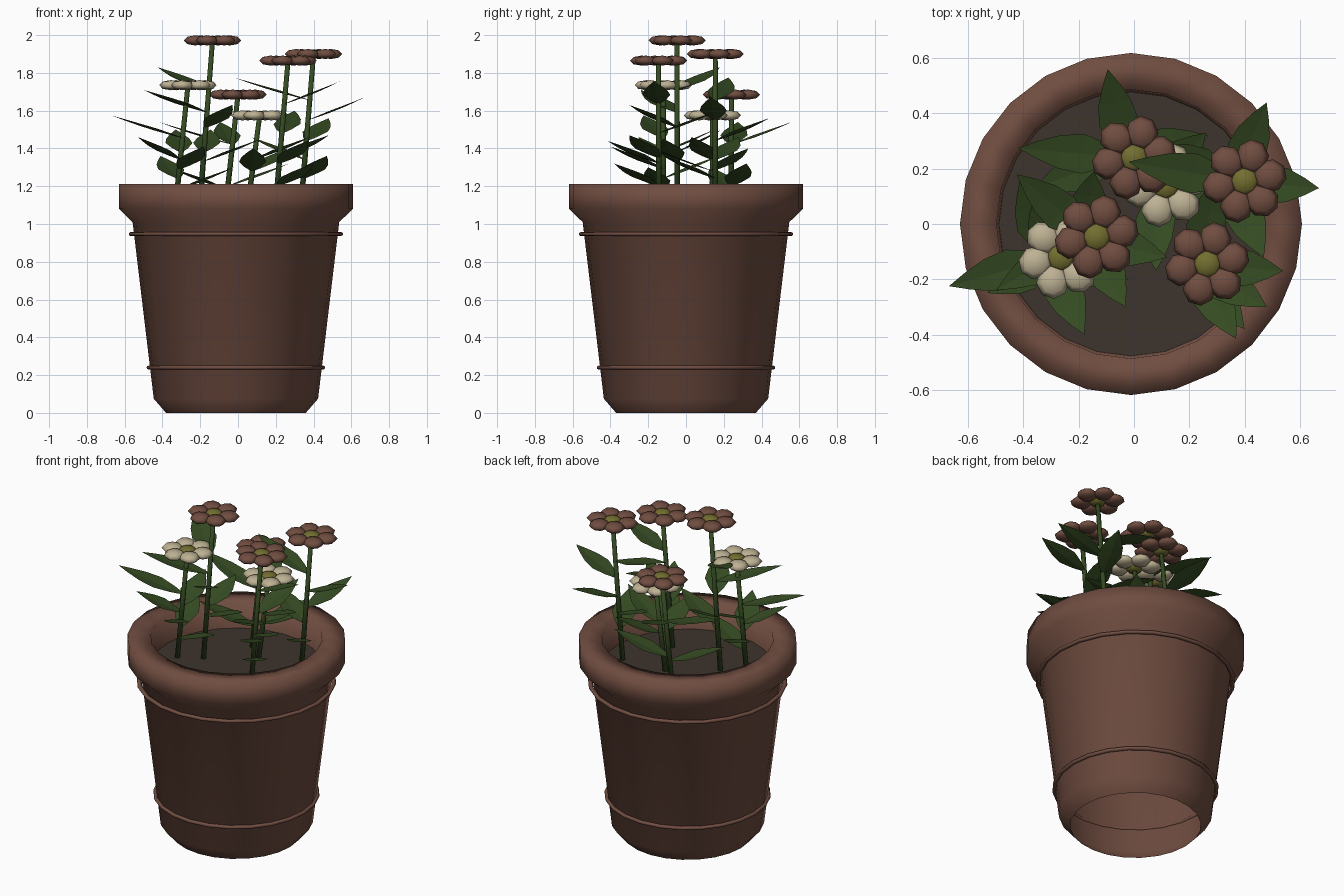
import bpy, bmesh, math
from mathutils import Vector, Matrix

if "Cube" in bpy.data.objects:
    bpy.data.objects.remove(bpy.data.objects["Cube"], do_unlink=True)

CX = -0.011     # pot axis
SOIL_Z = 1.05


def material(name, rgb):
    m = bpy.data.materials.new(name)
    m.use_nodes = True
    col = (*rgb, 1.0)
    m.diffuse_color = col
    bsdf = m.node_tree.nodes["Principled BSDF"]
    bsdf.inputs["Base Color"].default_value = col
    bsdf.inputs["Roughness"].default_value = 0.8
    return m


TERRACOTTA = material("terracotta", (0.162, 0.074, 0.052))
SOIL = material("dark soil", (0.047, 0.034, 0.026))
GREEN = material("leaf green", (0.035, 0.069, 0.016))
YELLOW = material("flower centre yellow", (0.172, 0.157, 0.03))
CREAM = material("cream petal", (0.515, 0.445, 0.296))


def finish(bm, name, mat, smooth):
    for f in bm.faces:
        f.smooth = smooth
    me = bpy.data.meshes.new(name)
    bm.to_mesh(me)
    bm.free()
    me.materials.append(mat)
    ob = bpy.data.objects.new(name, me)
    bpy.context.scene.collection.objects.link(ob)
    return ob


def lathe(name, profile, mat, sides=24, closed=False):
    """Revolve (radius, z) points, listed from the base outward and up."""
    bm = bmesh.new()
    rings = []
    for r, z in profile:
        angles = [math.tau * i / sides for i in range(sides)]
        rings.append([bm.verts.new((CX + r * math.cos(a), r * math.sin(a), z)) for a in angles])
    pairs = list(zip(rings, rings[1:]))
    if closed:
        pairs.append((rings[-1], rings[0]))
    for lo, hi in pairs:
        for i in range(sides):
            j = (i + 1) % sides
            bm.faces.new((lo[i], lo[j], hi[j], hi[i]))
    return finish(bm, name, mat, True)


# Open-bottomed pot: chamfered foot, tapered wall, flared rim, inner lip
lathe("pot", [(0.37, 0), (0.435, 0.075), (0.547, 1.01), (0.619, 1.08),
              (0.619, 1.213), (0.487, 1.213), (0.475, 1.0)], TERRACOTTA)

# Raised bands
for label, r, z in (("lower", 0.46, 0.24), ("upper", 0.555, 0.947)):
    ring = [(r + 0.013 * math.cos(math.tau * k / 8), z + 0.011 * math.sin(math.tau * k / 8))
            for k in range(8)]
    lathe(label + "_band", ring, TERRACOTTA, closed=True)

# Soil disc
bm = bmesh.new()
bmesh.ops.create_circle(bm, cap_ends=True, segments=24, radius=0.49,
                        matrix=Matrix.Translation((CX, 0, SOIL_Z)))
finish(bm, "soil", SOIL, False)


def blob(bm, centre, size, angle=0.0):
    """Add a flattened low-poly ball."""
    mat = (Matrix.Translation(centre) @ Matrix.Rotation(angle, 4, "Z")
           @ Matrix.Diagonal((*size, 1)))
    bmesh.ops.create_uvsphere(bm, u_segments=8, v_segments=4, radius=1, matrix=mat)


def flower(name, head, petal_mat):
    bm = bmesh.new()
    for k in range(6):
        a = math.radians(12 + 60 * k)
        offset = Vector((math.cos(a), math.sin(a), 0)) * 0.093
        blob(bm, head + offset, (0.063, 0.06, 0.027), a + math.pi / 8)
    finish(bm, name + "_petals", petal_mat, True)
    bm = bmesh.new()
    blob(bm, head, (0.055, 0.055, 0.025))
    finish(bm, name + "_centre", YELLOW, True)


def stem(name, base, head):
    bm = bmesh.new()
    axis = head - base
    turn = axis.to_track_quat("Z", "Y").to_matrix().to_4x4()
    bmesh.ops.create_cone(bm, cap_ends=True, segments=8, radius1=0.015, radius2=0.013,
                          depth=axis.length,
                          matrix=Matrix.Translation((base + head) / 2) @ turn)
    finish(bm, name + "_stem", GREEN, True)


# Fraction along the leaf, half width
LEAF = [(0, 0.008), (0.17, 0.042), (0.4, 0.072), (0.62, 0.06), (0.82, 0.032), (1, 0)]


def leaf(bm, root, tip):
    """Pointed leaf blade, lightly folded along its midrib."""
    along = tip - root
    side = Vector((-along.y, along.x, 0)).normalized()
    rows = []
    for t, w in LEAF:
        mid = root + along * t - Vector((0, 0, 0.008 * math.sin(math.pi * t)))
        lift = Vector((0, 0, 0.12 * w))
        if w:
            rows.append([bm.verts.new(p) for p in
                         (mid - side * w + lift, mid, mid + side * w + lift)])
        else:
            rows.append([bm.verts.new(mid)])
    for a, b in zip(rows, rows[1:]):
        for i in range(2):
            if len(b) == 1:
                bm.faces.new((a[i + 1], a[i], b[0]))
            else:
                bm.faces.new((a[i + 1], a[i], b[i], b[i + 1]))
    bmesh.ops.recalc_face_normals(bm, faces=bm.faces)


# Plants: name, flower position, petal colour, leaf tips
PLANTS = [
    ("back", (0, 0.24, 1.685), TERRACOTTA,
     [(-0.42, 0.275, 1.54), (-0.095, 0.56, 1.54), (0.27, 0.32, 1.32), (-0.36, 0.13, 1.3)]),
    ("short", (0.115, 0.14, 1.575), CREAM,
     [(0.08, -0.17, 1.4), (0.38, 0.03, 1.46), (0.26, 0.33, 1.4)]),
    ("left_side", (0.4, 0.155, 1.9), TERRACOTTA,
     [(0.67, 0.13, 1.67), (0.48, 0.44, 1.56), (-0.02, 0.225, 1.775), (0.47, -0.12, 1.36),
      (0.07, 0.28, 1.46)]),
    ("front_left", (0.265, -0.145, 1.865), TERRACOTTA,
     [(0.54, -0.17, 1.755), (0.37, -0.415, 1.44), (0.48, -0.3, 1.47), (0.3, 0.17, 1.6),
      (0.4, -0.38, 1.32)]),
    ("tall", (-0.135, -0.047, 1.972), TERRACOTTA,
     [(-0.425, 0.18, 1.83), (-0.5, -0.24, 1.71), (-0.03, -0.3, 1.63), (-0.145, 0.19, 1.5),
      (0.12, -0.12, 1.45)]),
    ("front_right", (-0.265, -0.12, 1.735), CREAM,
     [(-0.67, -0.225, 1.575), (-0.18, -0.4, 1.41), (-0.33, 0.15, 1.5), (-0.02, -0.2, 1.3),
      (-0.53, -0.25, 1.46), (-0.41, 0.17, 1.36)]),
]

for name, head, petal_mat, tips in PLANTS:
    head = Vector(head)
    base = Vector((head.x - 0.072, head.y, SOIL_Z - 0.02))
    flower(name + "_flower", head, petal_mat)
    stem(name, base, head)
    bm = bmesh.new()
    for tip in tips:
        tip = Vector(tip)
        root_z = max(tip.z - 0.12, SOIL_Z + 0.05)
        root = base.lerp(head, (root_z - base.z) / (head.z - base.z))
        leaf(bm, root, tip)
    finish(bm, name + "_leaves", GREEN, False)
